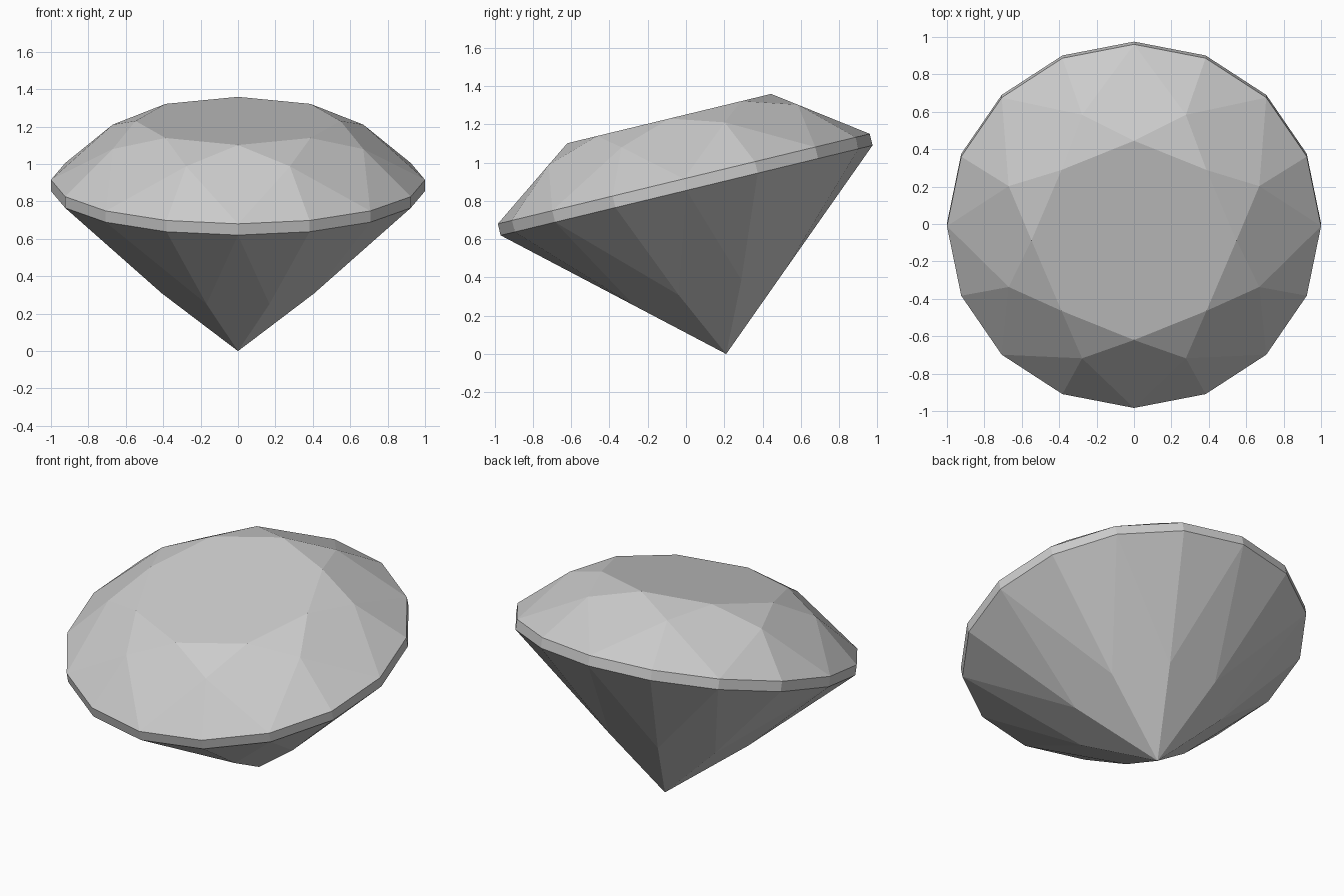
import bpy, bmesh
from math import sin, cos, radians, atan2
from mathutils import Matrix, Vector

cube = bpy.data.objects.get("Cube")
if cube:
    bpy.data.objects.remove(cube, do_unlink=True)

# Cut proportions, measured along the gem's own axis from the culet
GIRDLE_LOW, GIRDLE_TOP = 0.88, 0.942
TABLE_R, TABLE_H = 0.548, 0.324
STAR_R, LOWER_R = 0.725, 0.44
HALF = radians(22.5)
TILT = radians(13.6)

grey = bpy.data.materials.new("stone grey")
grey.use_nodes = True
colour = (0.6, 0.6, 0.6, 1)
grey.diffuse_color = colour
grey.node_tree.nodes["Principled BSDF"].inputs["Base Color"].default_value = colour

bm = bmesh.new()


def ring(count, radius, z, offset=0.0):
    step = radians(360) / count
    return [bm.verts.new((radius * cos(offset + i * step),
                          radius * sin(offset + i * step), z)) for i in range(count)]


# Heights of the inner points keep every kite facet flat
star_z = GIRDLE_TOP + TABLE_H * (1 - STAR_R * cos(HALF)) / (1 - TABLE_R)
lower_z = GIRDLE_LOW * LOWER_R * cos(HALF)

table = ring(8, TABLE_R, GIRDLE_TOP + TABLE_H)
star = ring(8, STAR_R, star_z, HALF)
top = ring(16, 1, GIRDLE_TOP)
low = ring(16, 1, GIRDLE_LOW)
lower = ring(8, LOWER_R, lower_z, HALF)
culet = bm.verts.new((0, 0, 0))

bm.faces.new(table)
for i in range(8):
    j, a, b, c = (i + 1) % 8, 2 * i, 2 * i + 1, (2 * i + 2) % 16
    # Crown: star, kite and upper girdle facets
    bm.faces.new((table[i], star[i], table[j]))
    bm.faces.new((table[i], star[i - 1], top[a], star[i]))
    bm.faces.new((star[i], top[a], top[b]))
    bm.faces.new((star[i], top[b], top[c]))
    # Girdle band
    bm.faces.new((top[a], low[a], low[b], top[b]))
    bm.faces.new((top[b], low[b], low[c], top[c]))
    # Pavilion: lower girdle and main facets
    bm.faces.new((lower[i], low[b], low[a]))
    bm.faces.new((lower[i], low[c], low[b]))
    bm.faces.new((culet, lower[i], low[a], lower[i - 1]))
bmesh.ops.recalc_face_normals(bm, faces=bm.faces)

# Lean the stone forward, with its culet on the ground
bm.transform(Matrix.Translation((0, 0.21, 0)) @ Matrix.Rotation(TILT, 4, "X"))

mesh = bpy.data.meshes.new("cut_gem")
bm.to_mesh(mesh)
bm.free()
mesh.materials.append(grey)
gem = bpy.data.objects.new("cut_gem", mesh)
bpy.context.collection.objects.link(gem)
